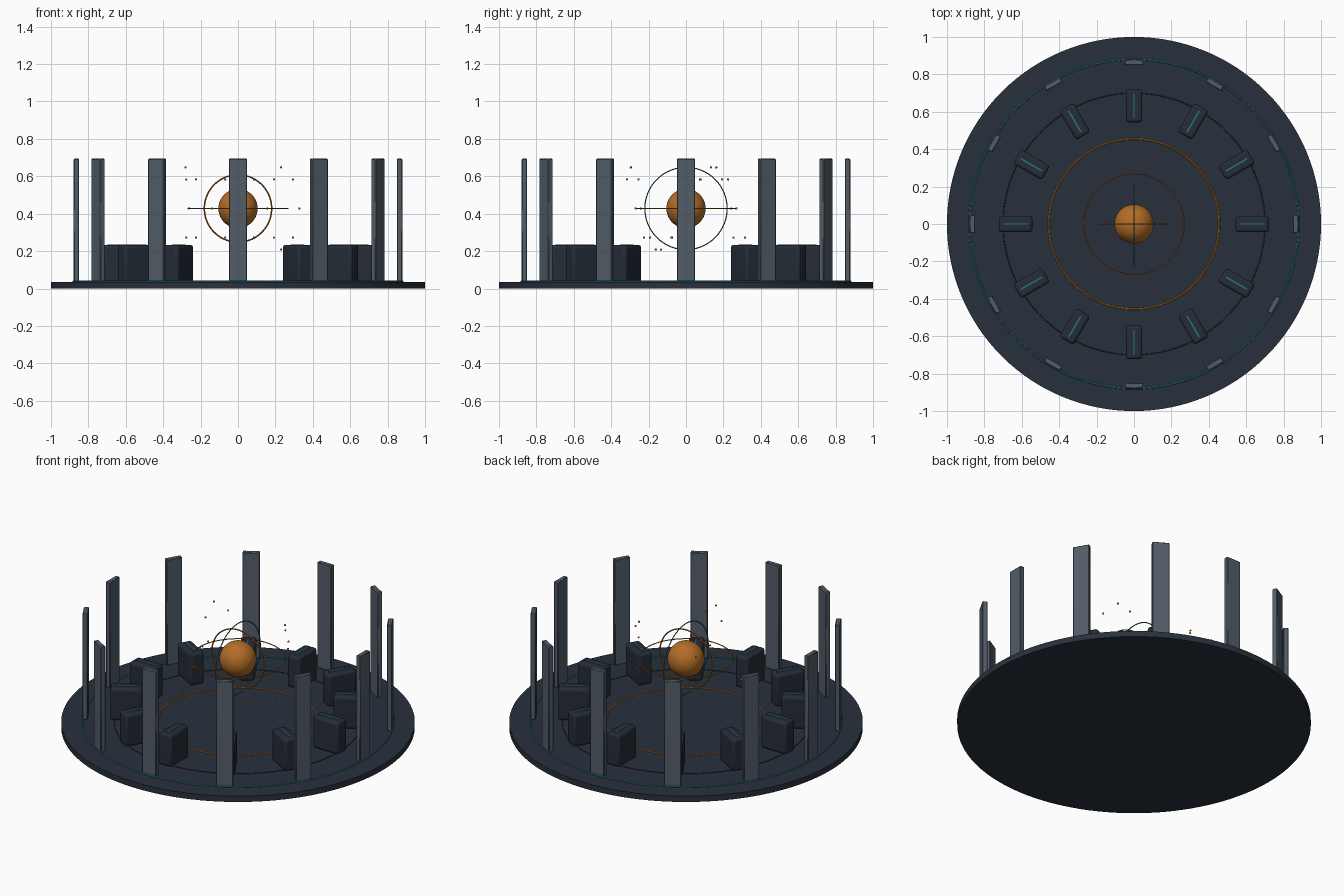
import bpy
from math import radians, sin, cos, tau

if "Cube" in bpy.data.objects:
    bpy.data.objects.remove(bpy.data.objects["Cube"])


def material(name, rgb):
    m = bpy.data.materials.new(name)
    m.diffuse_color = (*rgb, 1)
    m.use_nodes = True
    m.node_tree.nodes["Principled BSDF"].inputs["Base Color"].default_value = m.diffuse_color
    return m


NAVY = material("dark_navy", (0.022, 0.03, 0.045))
POD = material("pod_navy", (0.018, 0.026, 0.038))
STEEL = material("slate", (0.085, 0.11, 0.14))
ORANGE = material("orange", (0.45, 0.15, 0.02))
TEAL = material("teal", (0.02, 0.2, 0.26))
CORE_Z = 0.428


def finish(name, mat, smooth=True):
    ob = bpy.context.object
    ob.name = name
    ob.data.materials.append(mat)
    if smooth:
        bpy.ops.object.shade_smooth_by_angle(angle=radians(35))
    return ob


def box(name, mat, size, radius, z, angle, bevel=0.0, segments=2):
    # Box whose local x axis points outwards from the centre
    bpy.ops.mesh.primitive_cube_add(
        size=1, location=(radius * cos(angle), radius * sin(angle), z),
        rotation=(0, 0, angle))
    bpy.context.object.scale = size
    bpy.ops.object.transform_apply(location=False, rotation=False, scale=True)
    ob = finish(name, mat)
    if bevel:
        mod = ob.modifiers.new("bevel", 'BEVEL')
        mod.width = bevel
        mod.segments = segments
    return ob


def ring(name, mat, radius, thickness, z, rot=(0, 0, 0)):
    bpy.ops.mesh.primitive_torus_add(
        major_radius=radius, minor_radius=thickness, major_segments=96,
        minor_segments=8, location=(0, 0, z), rotation=rot)
    finish(name, mat)


def ball(name, mat, radius, loc, seg, rings):
    bpy.ops.mesh.primitive_uv_sphere_add(
        radius=radius, location=loc, segments=seg, ring_count=rings)
    finish(name, mat)


# Round floor
bpy.ops.mesh.primitive_cylinder_add(vertices=128, radius=1, depth=0.036,
                                    location=(0, 0, 0.018))
finish("floor_disc", NAVY)

# Inlaid floor rings
ring("outer_floor_ring", TEAL, 0.88, 0.005, 0.038)
ring("middle_floor_ring", POD, 0.70, 0.003, 0.036)
ring("inner_floor_ring", ORANGE, 0.455, 0.005, 0.037)

# Twelve tall slabs and twelve pods with a light strip on top
for i in range(12):
    a = tau * i / 12
    box(f"slab_{i}", STEEL, (0.03, 0.098, 0.659), 0.864, 0.3645, a, 0.004, 1)
    box(f"pod_{i}", POD, (0.178, 0.088, 0.199), 0.633, 0.1335, a, 0.015, 3)
    box(f"pod_strip_{i}", TEAL, (0.13, 0.007, 0.005), 0.633, 0.234, a)

# Floating core with three crossed orbit rings
ball("core", ORANGE, 0.105, (0, 0, CORE_Z), 48, 24)
ring("level_orbit", ORANGE, 0.268, 0.003, CORE_Z)
ring("front_orbit", ORANGE, 0.18, 0.004, CORE_Z, (radians(90), 0, 0))
ring("side_orbit", TEAL, 0.22, 0.003, CORE_Z, (0, radians(90), 0))

# Wave of small particles around the core
for i in range(24):
    a = tau * i / 24
    r = 0.295 + 0.033 * cos(5 * a)
    ball(f"particle_{i}", ORANGE, 0.006,
         (r * cos(a), r * sin(a), CORE_Z + 0.22 * sin(3 * a)), 10, 6)
